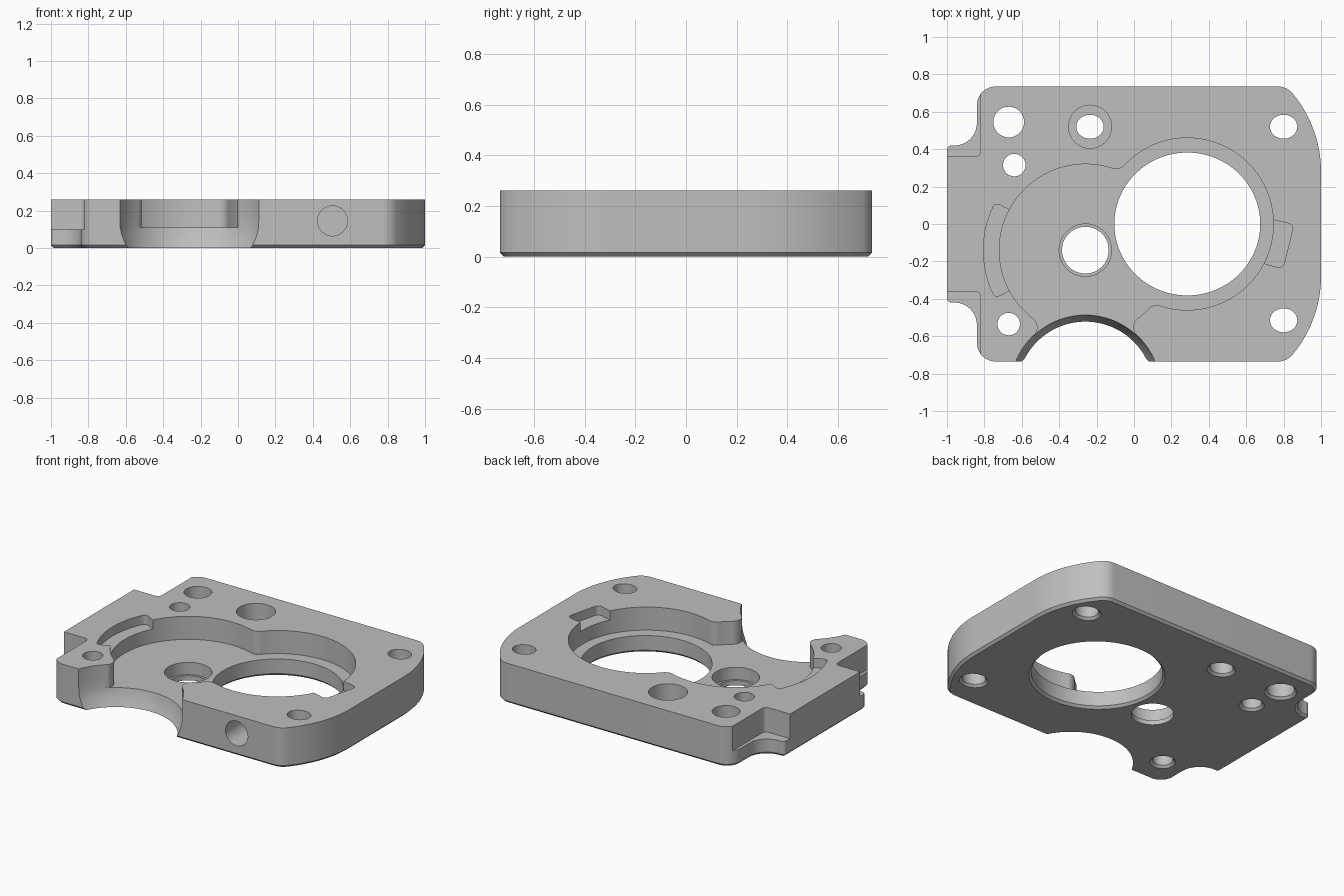
import bpy, bmesh
from math import sin, cos, radians, pi
from mathutils import Vector, Matrix

if "Cube" in bpy.data.objects:
    bpy.data.objects.remove(bpy.data.objects["Cube"])

TOP, FLOOR, LEDGE, STEP, CHAMFER = 0.26, 0.11, 0.2, 0.1, 0.015
HALF_DEPTH = 0.735


def arc(cx, cy, r, a0, a1, n=12):
    """Points along an arc, angles in degrees."""
    angles = [radians(a0 + (a1 - a0) * i / n) for i in range(n + 1)]
    return [(cx + r * cos(a), cy + r * sin(a)) for a in angles]


def circle(cx, cy, rx, ry=None, n=96):
    ry = ry or rx
    return [(cx + rx * cos(2 * pi * i / n), cy + ry * sin(2 * pi * i / n)) for i in range(n)]


def solid(name, rings, corner=0.0, matrix=None):
    """Loft a closed solid through (z, outline) rings, optionally rounding its upright corners."""
    bm = bmesh.new()
    loops = [[bm.verts.new((x, y, z)) for x, y in outline] for z, outline in rings]
    bm.faces.new(loops[0])
    bm.faces.new(loops[-1])
    n = len(loops[0])
    for a, b in zip(loops, loops[1:]):
        for i in range(n):
            j = (i + 1) % n
            bm.faces.new((a[i], a[j], b[j], b[i]))
    bmesh.ops.recalc_face_normals(bm, faces=bm.faces)
    if corner:
        upright = [e for e in bm.edges
                   if abs(e.verts[0].co.z - e.verts[1].co.z) > 0.01 and e.calc_face_angle() > 0.5]
        bmesh.ops.bevel(bm, geom=upright, offset=corner, segments=6, profile=0.5, affect='EDGES')
    if matrix:
        bm.transform(matrix)
    mesh = bpy.data.meshes.new(name)
    bm.to_mesh(mesh)
    bm.free()
    ob = bpy.data.objects.new(name, mesh)
    bpy.context.collection.objects.link(ob)
    return ob


def prism(name, outline, z0, z1=TOP + 0.05, **options):
    return solid(name, [(z0, outline), (z1, outline)], **options)


def cut(cutter):
    """Subtract a cutter from the plate and discard it."""
    cutter.hide_render = True
    bpy.context.view_layer.objects.active = plate
    mod = plate.modifiers.new("cut", 'BOOLEAN')
    mod.operation, mod.solver, mod.object = 'DIFFERENCE', 'EXACT', cutter
    bpy.ops.object.modifier_apply(modifier=mod.name)
    bpy.data.objects.remove(cutter)


def rounded_tip(ca, ra, cb, rb, f, side):
    """Outline that rounds off the sharp tip where two round pockets meet."""
    ca, cb = Vector(ca), Vector(cb)
    d = cb - ca
    axis = d.normalized()
    along = ((ra + f) ** 2 - (rb + f) ** 2 + d.length_squared) / (2 * d.length)
    off = ((ra + f) ** 2 - along ** 2) ** 0.5
    p = ca + axis * along + Vector((-axis.y, axis.x)) * off * side
    va, vb = (ca - p).normalized(), (cb - p).normalized()
    points = [p + va.lerp(vb, i / 10).normalized() * f for i in range(11)]
    return [tuple(q) for q in points + [ca + axis * along]]


# Plate outline: back half, then mirrored to the front
back = arc(0.35, 0.28, 0.65, 0, 40.2, 20)
back += arc(0.77, 0.635, 0.1, 40.2, 90)[1:]
back += arc(-0.74, 0.635, 0.1, 90, 180)
back += arc(-0.96, 0.54, 0.12, 0, -90)
back += arc(-0.975, 0.395, 0.025, 90, 180, 5)
outline = back + [(x, -y) for x, y in reversed(back)]
plate = prism("housing_plate", outline, 0, TOP)

# Chamfer around the bottom rim
bm = bmesh.new()
bm.from_mesh(plate.data)
rim = [e for e in bm.edges if all(v.co.z < 0.001 for v in e.verts)]
bmesh.ops.bevel(bm, geom=rim, offset=CHAMFER, segments=1, affect='EDGES', clamp_overlap=False)
bm.to_mesh(plate.data)
bm.free()

# Stepped corners on the right-hand end
for s in (1, -1):
    notch = [(-1.1, 0.36 * s), (-0.82, 0.36 * s), (-0.82, 0.85 * s), (-1.1, 0.85 * s)]
    cut(prism("corner_step", notch, STEP, corner=0.03))

# Two overlapping round pockets
SMALL, BIG, R = (-0.26, -0.14), (0.285, 0.0), 0.46
for centre in (SMALL, BIG):
    cut(prism("pocket", circle(*centre, R, n=128), FLOOR))

# Curved scoop in the front edge, flaring in toward the bottom
SCOOP, SCOOP_R = (-0.26, -0.887), 0.4
profile = [(-0.04, 0.345), (0, 0.365), (0.03, 0.378), (0.07, 0.392),
           (FLOOR, SCOOP_R), (0.18, 0.402), (TOP + 0.05, 0.402)]
cut(solid("front_scoop", [(z, circle(*SCOOP, r, n=128)) for z, r in profile]))

# Rounded tips between the pockets and beside the scoop
for s in (1, -1):
    cut(prism("pocket_tip", rounded_tip(SMALL, R, BIG, R, 0.06, s), FLOOR + 0.0005))
    cut(prism("scoop_tip", rounded_tip(SMALL, R, SCOOP, SCOOP_R, 0.06, s), FLOOR + 0.0005))

# Shallow recesses at the pocket walls
curved = arc(*SMALL, 0.545, 152, 208, 24) + arc(*SMALL, 0.4, 208, 152, 24)
cut(prism("curved_recess", curved, LEDGE, corner=0.035))
tab = [(0.64, 0.045), (0.855, -0.003), (0.795, -0.24), (0.64, -0.195)]
cut(prism("tab_recess", tab, LEDGE, corner=0.03))

# Through holes, chamfered underneath: x, y, half width, half depth
holes = [(*BIG, 0.39, 0.382),
         (-0.67, 0.545, 0.082, 0.082), (-0.64, 0.315, 0.06, 0.06),
         (-0.67, -0.535, 0.06, 0.06), (-0.235, 0.52, 0.073, 0.064),
         (0.8, 0.52, 0.073, 0.064), (0.8, -0.515, 0.073, 0.064)]
for x, y, rx, ry in holes:
    flare = CHAMFER + 0.02
    cut(solid("through_hole", [(-0.02, circle(x, y, rx + flare, ry + flare)),
                               (CHAMFER, circle(x, y, rx, ry)),
                               (TOP + 0.05, circle(x, y, rx, ry))]))

# Counterbored holes
cut(prism("bearing_hole", circle(*SMALL, 0.125), -0.05))
cut(prism("bearing_seat", circle(*SMALL, 0.14), 0.03))
cut(prism("bolt_seat", circle(-0.235, 0.52, 0.115), STEP))

# Blind hole in the front face
into_front = Matrix.Translation((0.505, -HALF_DEPTH, 0.145)) @ Matrix.Rotation(radians(90), 4, 'X')
cut(prism("front_hole", circle(0, 0, 0.08), -0.22, 0.05, matrix=into_front))

# Single machined-metal colour
metal = bpy.data.materials.new("grey_metal")
metal.use_nodes = True
colour = (0.52, 0.52, 0.52, 1)
metal.diffuse_color = colour
metal.node_tree.nodes["Principled BSDF"].inputs["Base Color"].default_value = colour
plate.data.materials.clear()
plate.data.materials.append(metal)
for face in plate.data.polygons:
    face.material_index = 0

bpy.ops.object.select_all(action='DESELECT')
plate.select_set(True)
bpy.context.view_layer.objects.active = plate
bpy.ops.object.shade_smooth_by_angle(angle=radians(30))
